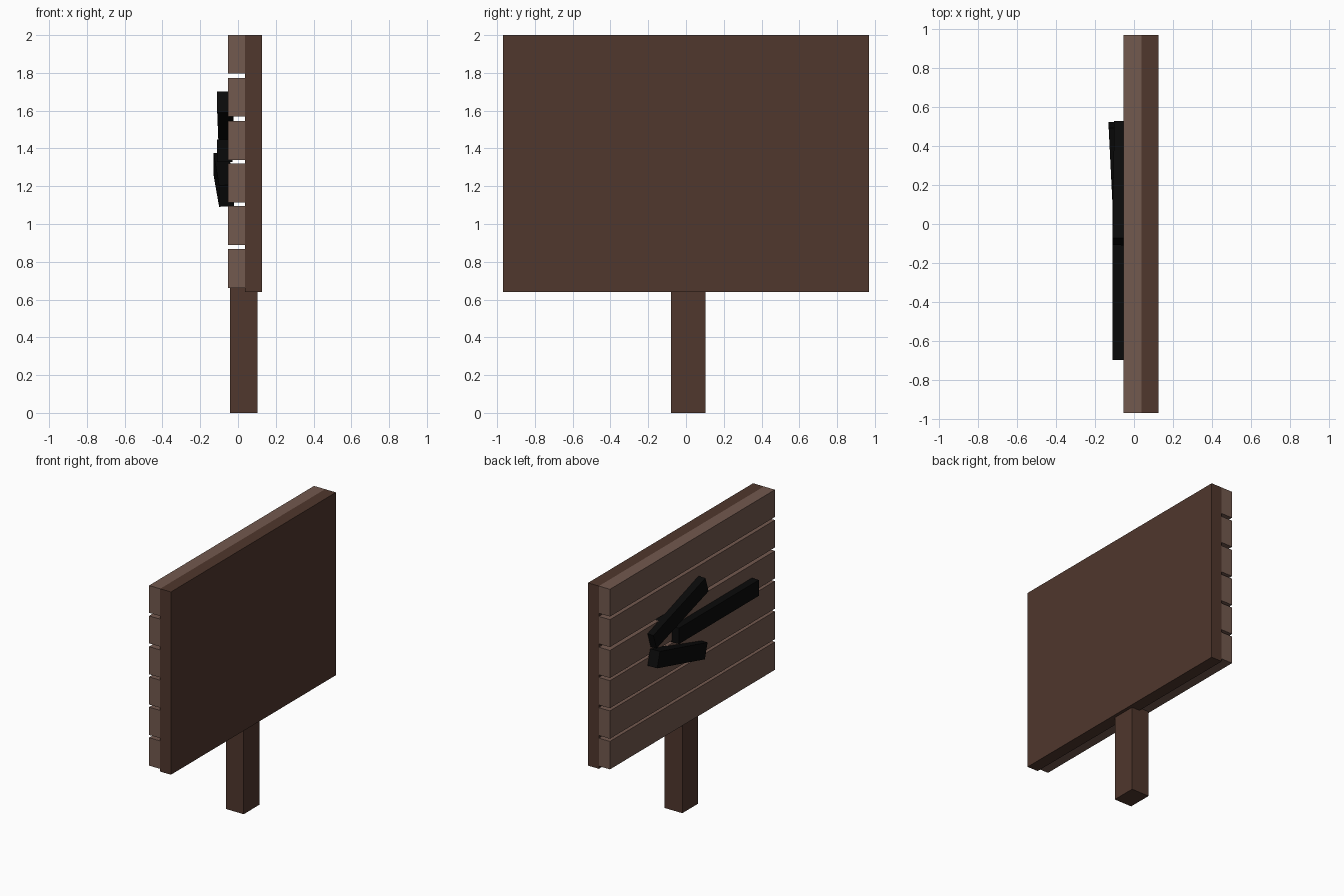
import bpy
from mathutils import Vector, Matrix

if "Cube" in bpy.data.objects:
    bpy.data.objects.remove(bpy.data.objects["Cube"])


def material(name, rgb):
    m = bpy.data.materials.new(name)
    m.diffuse_color = (*rgb, 1)
    m.use_nodes = True
    m.node_tree.nodes["Principled BSDF"].inputs["Base Color"].default_value = m.diffuse_color
    return m


DARK = material("dark_wood", (0.08, 0.038, 0.026))
LIGHT = material("light_wood", (0.17, 0.10, 0.077))
BLACK = material("black_paint", (0.003, 0.003, 0.003))


def box(name, lo, hi, mat):
    lo, hi = Vector(lo), Vector(hi)
    bpy.ops.mesh.primitive_cube_add(size=1)
    ob = bpy.context.object
    ob.name = name
    ob.data.transform(Matrix.Diagonal((*(hi - lo), 1)))
    ob.location = (lo + hi) / 2
    ob.data.materials.append(mat)
    return ob


def bar(name, a, b, height=0.118, depth=0.08):
    """Rectangular bar whose front (-x) face is centred on the line a-b."""
    a, b = Vector(a), Vector(b)
    along = (b - a).normalized()
    out = Vector((1, 0, 0))
    out = (out - along * out.dot(along)).normalized()
    up = out.cross(along)
    ob = box(name, (0, -(b - a).length / 2, -height / 2),
             (depth, (b - a).length / 2, height / 2), BLACK)
    rot = Matrix((out, along, up)).transposed().to_4x4()
    ob.matrix_world = Matrix.Translation((a + b) / 2 + out * depth / 2) @ rot
    return ob


# post and backing board
box("post", (-0.042, -0.08, 0), (0.103, 0.103, 0.70), DARK)
box("back_board", (0.038, -0.97, 0.64), (0.127, 0.97, 2.0), DARK)

# horizontal planks
plank_spans = [(0.66, 0.868), (0.888, 1.095), (1.115, 1.32),
               (1.34, 1.545), (1.57, 1.774), (1.797, 2.0)]
for i, (z0, z1) in enumerate(plank_spans):
    box(f"plank_{i + 1}", (-0.053, -0.97, z0), (0.038, 0.97, z1), LIGHT)

# arrow on the planks
bar("arrow_shaft", (-0.11, -0.70, 1.388), (-0.11, 0.24, 1.388))
bar("arrow_upper_barb", (-0.11, -0.09, 1.645), (-0.102, 0.51, 1.445))
bar("arrow_lower_barb", (-0.10, -0.095, 1.148), (-0.13, 0.508, 1.319))
